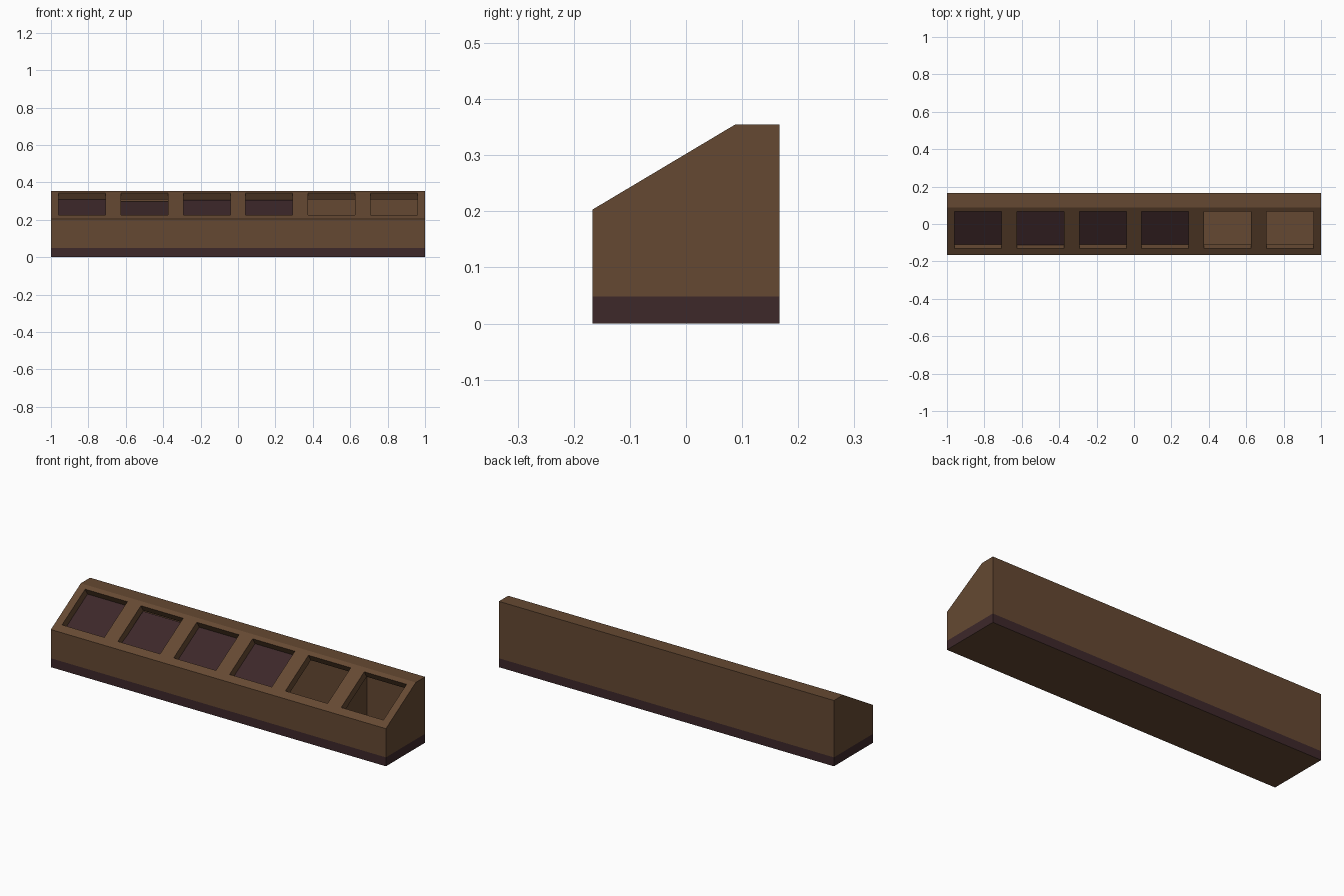
import bpy, bmesh
from mathutils import Vector

cube = bpy.data.objects.get("Cube")
if cube:
    bpy.data.objects.remove(cube, do_unlink=True)


def material(name, rgb):
    m = bpy.data.materials.new(name)
    m.use_nodes = True
    m.diffuse_color = (*rgb, 1)
    m.node_tree.nodes["Principled BSDF"].inputs["Base Color"].default_value = (*rgb, 1)
    return m


brown = material("wood brown", (0.13, 0.066, 0.032))
plum = material("dark plum", (0.047, 0.021, 0.023))


def prism(name, profile, spans, mats):
    """Extrude a (y, z) profile along x, once for each (x0, x1) span."""
    bm = bmesh.new()
    for x0, x1 in spans:
        face = bm.faces.new([bm.verts.new((x0, y, z)) for y, z in profile])
        out = bmesh.ops.extrude_face_region(bm, geom=[face])
        moved = [g for g in out["geom"] if isinstance(g, bmesh.types.BMVert)]
        bmesh.ops.translate(bm, verts=moved, vec=(x1 - x0, 0, 0))
    # some versions drop the starting cap, so close any open ends
    bmesh.ops.holes_fill(bm, edges=[e for e in bm.edges if e.is_boundary])
    bmesh.ops.recalc_face_normals(bm, faces=bm.faces[:])
    mesh = bpy.data.meshes.new(name)
    bm.to_mesh(mesh)
    bm.free()
    obj = bpy.data.objects.new(name, mesh)
    bpy.context.collection.objects.link(obj)
    for m in mats:
        mesh.materials.append(m)
    return obj


def cut(target, cutter):
    """Subtract the cutter from the target and discard the cutter."""
    mod = target.modifiers.new("cut", "BOOLEAN")
    mod.operation = "DIFFERENCE"
    mod.solver = "EXACT"
    mod.object = cutter
    bpy.context.view_layer.update()
    graph = bpy.context.evaluated_depsgraph_get()
    mesh = bpy.data.meshes.new_from_object(target.evaluated_get(graph))
    target.modifiers.clear()
    target.data = mesh
    bpy.data.objects.remove(cutter, do_unlink=True)


HALF, BAND, LIP, TOP, SHELF = 0.167, 0.048, 0.203, 0.355, 0.088
slope_start = Vector((-HALF, LIP))
along = (Vector((SHELF, TOP)) - slope_start).normalized()
inward = Vector((along.y, -along.x))


def on_slope(s, d):
    """Point at distance s up the slope and depth d beneath it."""
    return tuple(slope_start + along * s + inward * d)


# Hollow desk body with a sloping front
body = prism("body", [(-HALF, BAND), (HALF, BAND), (HALF, TOP), (SHELF, TOP),
                      (-HALF, LIP)], [(-1, 1)], [brown])
cavity = prism("cavity_cutter", [(-0.127, 0.06), (0.127, 0.06), (0.127, 0.315),
                                 (0.099, 0.315), (-0.127, 0.18)], [(-0.965, 0.965)], [brown])
cut(body, cavity)

# Six square openings cut square to the slope
centres = [(i - 2.5) / 3 for i in range(6)]
S0, S1 = 0.043, 0.272
openings = prism("opening_cutter", [on_slope(S0, -0.03), on_slope(S1, -0.03),
                                    on_slope(S1, 0.05), on_slope(S0, 0.05)],
                 [(c - 0.126, c + 0.126) for c in centres], [brown])
cut(body, openings)

# Plum band around the foot, with a brown underside
base = prism("base_band", [(-HALF, 0), (HALF, 0), (HALF, BAND), (-HALF, BAND)],
             [(-1, 1)], [plum, brown])
for p in base.data.polygons:
    p.material_index = 1 if abs(p.normal.z) > 0.9 else 0

# Inner divider beside the last opening
prism("divider", [(-0.13, 0.055), (0.13, 0.055), (0.13, 0.318), (0.098, 0.318),
                  (-0.13, 0.182)], [(0.652, 0.68)], [brown])

# Dark panels behind the first four openings: (front depth, rear depth)
for i, (front, rear) in enumerate([(0.04, 0.043), (0.033, 0.055), (0.042, 0.045), (0.042, 0.045)]):
    c = centres[i]
    prism(f"panel_{i + 1}", [on_slope(S0 - 0.005, front), on_slope(S1 + 0.005, rear),
                             on_slope(S1 + 0.005, rear + 0.02), on_slope(S0 - 0.005, front + 0.02)],
          [(c - 0.135, c + 0.135)], [plum])
